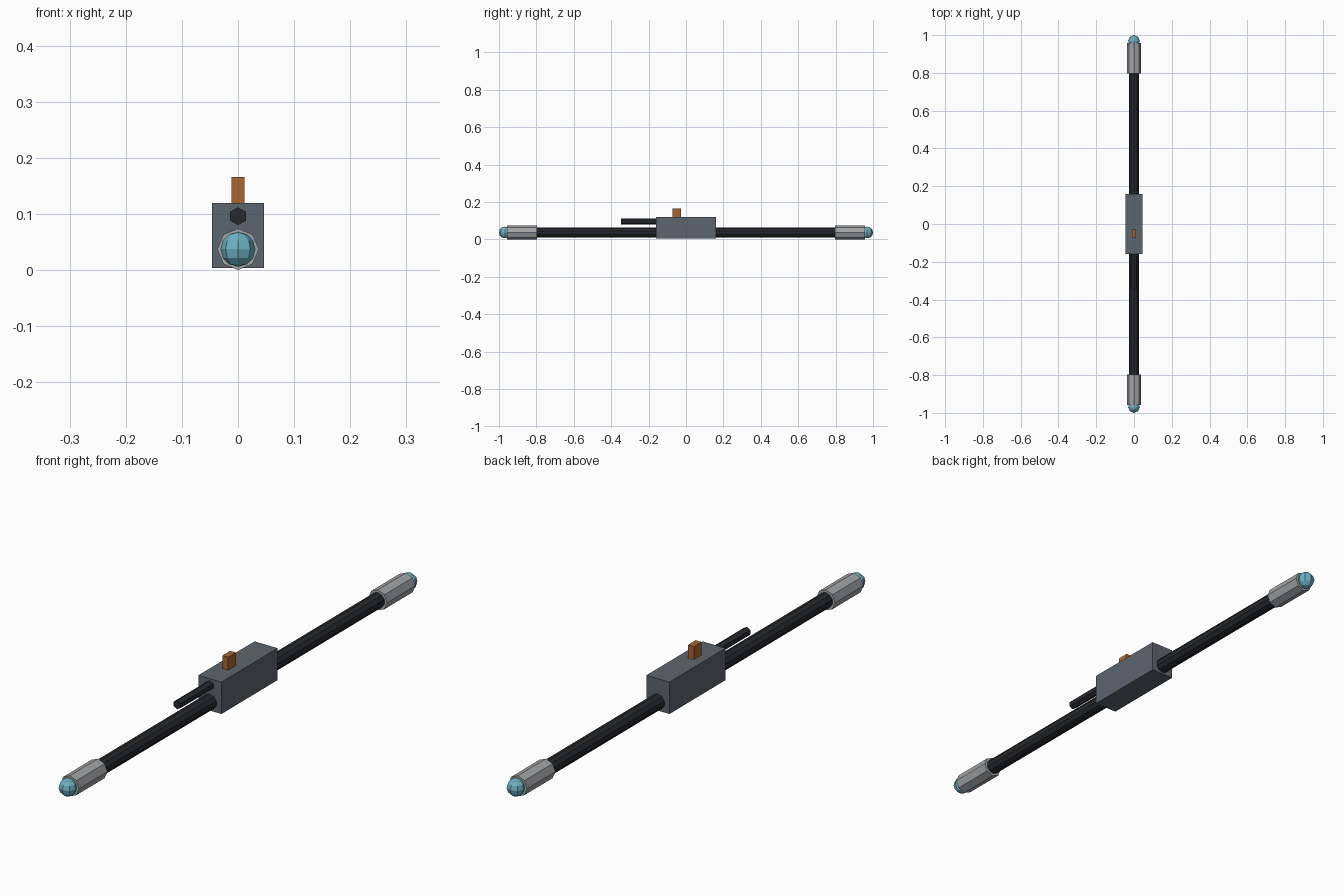
import bpy
from math import pi

if "Cube" in bpy.data.objects:
    bpy.data.objects.remove(bpy.data.objects["Cube"])

ROD_Z = 0.037


def material(name, rgb):
    m = bpy.data.materials.new(name)
    m.diffuse_color = (*rgb, 1)
    m.use_nodes = True
    m.node_tree.nodes["Principled BSDF"].inputs["Base Color"].default_value = m.diffuse_color
    return m


BLACK = material("black", (0.02, 0.022, 0.026))
SLATE = material("slate", (0.11, 0.13, 0.155))
STEEL = material("steel", (0.36, 0.37, 0.38))
BLUE = material("blue", (0.15, 0.45, 0.55))
ORANGE = material("orange", (0.4, 0.13, 0.03))


def finish(name, mat):
    ob = bpy.context.object
    ob.name = name
    ob.data.materials.append(mat)
    return ob


def rod(name, sides, r, y0, y1, z, mat):
    bpy.ops.mesh.primitive_cylinder_add(vertices=sides, radius=r, depth=y1 - y0,
                                        location=(0, (y0 + y1) / 2, z), rotation=(pi / 2, 0, 0))
    return finish(name, mat)


def box(name, x, y0, y1, z0, z1, mat):
    bpy.ops.mesh.primitive_cube_add(size=1, location=(0, (y0 + y1) / 2, (z0 + z1) / 2))
    bpy.context.object.scale = (2 * x, y1 - y0, z1 - z0)
    return finish(name, mat)


# Long central shaft
rod("shaft", 10, 0.027, -0.95, 0.95, ROD_Z, BLACK)

# Housing, top switch and forward rod
box("housing", 0.046, -0.16, 0.16, 0.004, 0.119, SLATE)
box("switch", 0.0115, -0.072, -0.028, 0.115, 0.166, ORANGE)
rod("forward_rod", 6, 0.016, -0.347, -0.15, 0.096, BLACK)

# Sleeve and faceted tip at each end
for side, s in (("front", -1), ("back", 1)):
    y0, y1 = sorted((s * 0.797, s * 0.958))
    rod(side + "_sleeve", 8, 0.037, y0, y1, ROD_Z, STEEL)
    bpy.ops.mesh.primitive_uv_sphere_add(segments=8, ring_count=6, radius=0.031,
                                         location=(0, s * 0.969, ROD_Z))
    finish(side + "_tip", BLUE)
